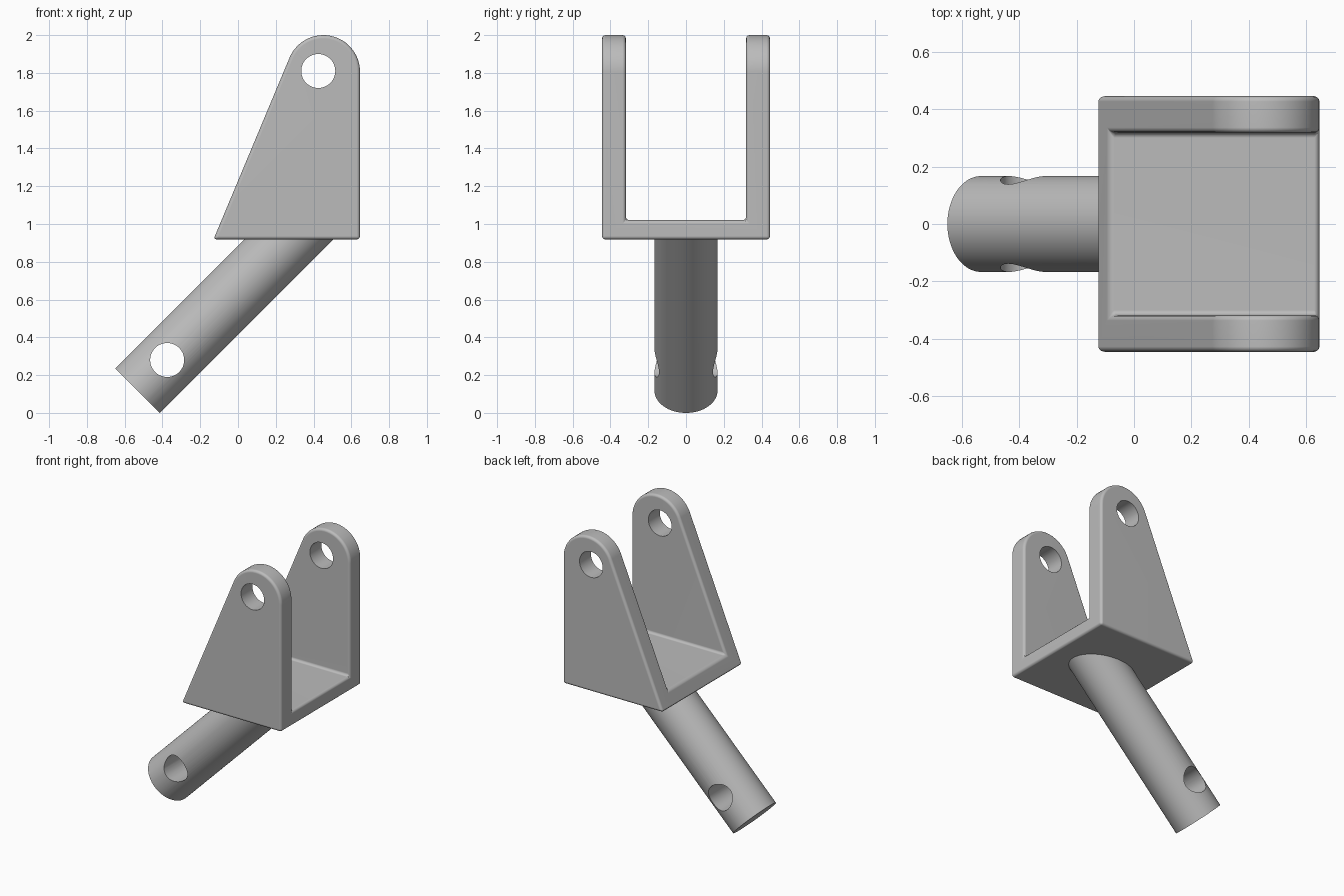
import bpy, bmesh, math
from mathutils import Vector, Matrix

if "Cube" in bpy.data.objects:
    bpy.data.objects.remove(bpy.data.objects["Cube"], do_unlink=True)

steel = bpy.data.materials.new("grey_steel")
steel.use_nodes = True
GREY = (0.5, 0.5, 0.5, 1)
steel.diffuse_color = GREY
steel.node_tree.nodes["Principled BSDF"].inputs["Base Color"].default_value = GREY


def new_object(name, bm):
    bmesh.ops.recalc_face_normals(bm, faces=bm.faces)
    mesh = bpy.data.meshes.new(name)
    bm.to_mesh(mesh)
    bm.free()
    mesh.materials.append(steel)
    obj = bpy.data.objects.new(name, mesh)
    bpy.context.collection.objects.link(obj)
    return obj


def activate(obj):
    bpy.ops.object.select_all(action='DESELECT')
    obj.select_set(True)
    bpy.context.view_layer.objects.active = obj


def apply_modifier(obj, kind, **settings):
    mod = obj.modifiers.new(kind.title(), kind)
    for key, value in settings.items():
        setattr(mod, key, value)
    activate(obj)
    bpy.ops.object.modifier_apply(modifier=mod.name)


def cut(obj, cutter):
    apply_modifier(obj, 'BOOLEAN', object=cutter, operation='DIFFERENCE', solver='EXACT')
    bpy.data.objects.remove(cutter, do_unlink=True)


def pin_hole(obj, x, z, radius=0.09):
    # Round cutter running straight through from front to back
    bm = bmesh.new()
    bmesh.ops.create_cone(bm, cap_ends=True, segments=48, radius1=radius, radius2=radius,
                          depth=2, matrix=Matrix.Translation((x, 0, z)) @ Matrix.Rotation(math.pi / 2, 4, 'X'))
    cut(obj, new_object("hole_cutter", bm))


def smooth(obj):
    activate(obj)
    bpy.ops.object.shade_smooth_by_angle(angle=math.radians(35))
    mod = obj.modifiers.new("Flat face normals", 'WEIGHTED_NORMAL')
    mod.keep_sharp = True


# Fork bracket: side profile with a rounded top, extruded across the width
HALF_WIDTH, BOTTOM, FLOOR = 0.445, 0.918, 1.02
centre, radius, steps = Vector((0.452, 1.806)), 0.194, 24
end = math.radians(157)
profile = [(-0.13, BOTTOM), (0.646, BOTTOM)]
for i in range(steps + 1):
    a = end * i / steps
    profile.append((centre.x + radius * math.cos(a), centre.y + radius * math.sin(a)))
bm = bmesh.new()
side = bm.faces.new([bm.verts.new((x, -HALF_WIDTH, z)) for x, z in profile])
extruded = bmesh.ops.extrude_face_region(bm, geom=[side])["geom"]
bmesh.ops.translate(bm, vec=(0, 2 * HALF_WIDTH, 0),
                    verts=[v for v in extruded if isinstance(v, bmesh.types.BMVert)])
bracket = new_object("fork_bracket", bm)

# Slot between the two arms, then rounded edges and pin holes
bm = bmesh.new()
bmesh.ops.create_cube(bm, size=2, matrix=Matrix.Translation((0, 0, FLOOR + 1)) @ Matrix.Diagonal((1, 0.318, 1, 1)))
cut(bracket, new_object("slot_cutter", bm))
apply_modifier(bracket, 'BEVEL', width=0.018, segments=3, limit_method='ANGLE',
               angle_limit=math.radians(35))
pin_hole(bracket, 0.425, 1.81)
smooth(bracket)

# Slanted rod: square lower end, upper end trimmed level inside the bracket base
axis = Vector((1, 0, 1)).normalized()
bm = bmesh.new()
bmesh.ops.create_cone(bm, cap_ends=True, segments=64, radius1=0.167, radius2=0.167, depth=1,
                      matrix=Matrix.Translation(Vector((-0.532, 0, 0.118)) + axis * 0.5)
                      @ Matrix.Rotation(math.pi / 4, 4, 'Y'))
for v in bm.verts:
    if (v.co - Vector((-0.532, 0, 0.118))).dot(axis) > 0.5:
        v.co += axis * ((0.95 - v.co.z) / axis.z)
rod = new_object("slanted_rod", bm)
pin_hole(rod, -0.375, 0.28)
smooth(rod)
